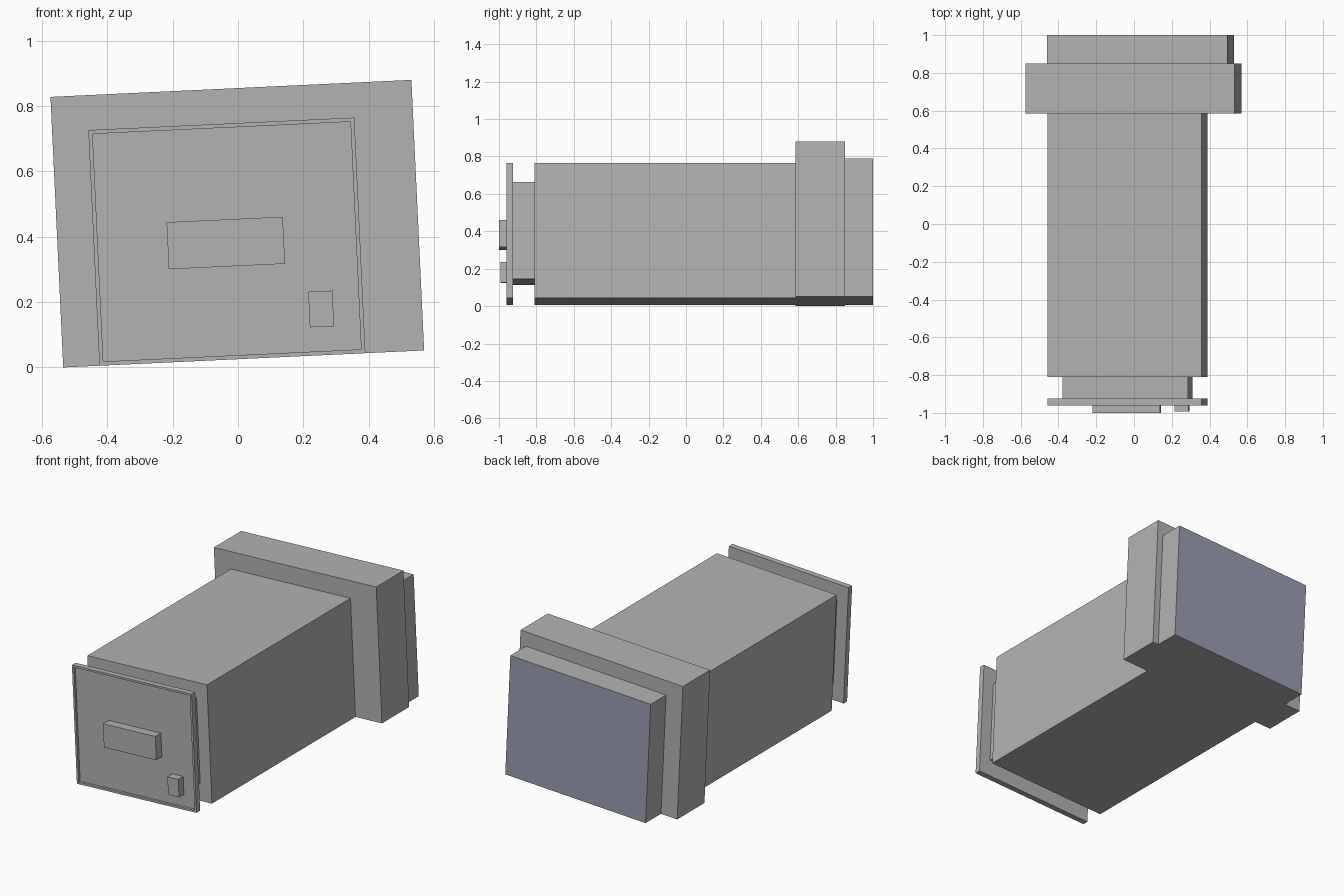
import bpy
import bmesh
from math import atan2
from mathutils import Matrix

default = bpy.data.objects.get("Cube")
if default:
    bpy.data.objects.remove(default, do_unlink=True)


def make_material(name, colour):
    mat = bpy.data.materials.new(name)
    mat.use_nodes = True
    mat.diffuse_color = colour
    mat.node_tree.nodes["Principled BSDF"].inputs["Base Color"].default_value = colour
    return mat


grey = make_material("light_grey", (0.45, 0.45, 0.45, 1))
blue_grey = make_material("blue_grey", (0.33, 0.34, 0.45, 1))

# The whole cabinet leans sideways, pivoting on one bottom edge
LEAN = Matrix.Translation((-0.535, 0, 0)) @ Matrix.Rotation(-atan2(0.052, 1.105), 4, 'Y')


def box(name, u, y, w, recess=None):
    """Box from (min, max) ranges; recess = (border, depth) sinks the front face."""
    bm = bmesh.new()
    bmesh.ops.create_cube(bm, size=1)
    for v in bm.verts:
        v.co = [r[0] if c < 0 else r[1] for c, r in zip(v.co, (u, y, w))]
    if recess:
        bm.normal_update()
        front = [f for f in bm.faces if f.normal.y < -0.9]
        bmesh.ops.inset_region(bm, faces=front, thickness=recess[0])
        walls = bmesh.ops.extrude_face_region(bm, geom=front)["geom"]
        bmesh.ops.delete(bm, geom=front, context='FACES')
        for v in walls:
            if isinstance(v, bmesh.types.BMVert):
                v.co.y += recess[1]
    bmesh.ops.recalc_face_normals(bm, faces=bm.faces)
    mesh = bpy.data.meshes.new(name)
    bm.to_mesh(mesh)
    bm.free()
    mesh.materials.append(grey)
    obj = bpy.data.objects.new(name, mesh)
    obj.matrix_world = LEAN
    bpy.context.collection.objects.link(obj)
    return obj


WIDTH, HEIGHT = (0.111, 0.926), (0, 0.722)

# Main cabinet, rear collar and back block share one flat base
box("cabinet_body", WIDTH, (-0.81, 0.585), HEIGHT)
box("rear_collar", (0, 1.106), (0.585, 0.85), (0, 0.829))
back = box("back_block", (0.11, 1.066), (0.85, 1), (0, 0.741))

# Blue-grey panel on the rear face
back.data.materials.append(blue_grey)
for face in back.data.polygons:
    face.material_index = int(face.normal.y > 0.9)

# Front door on a narrower neck, with handle and button
box("door_neck", (0.185, 0.851), (-0.925, -0.81), (0.105, 0.625))
box("front_door", WIDTH, (-0.96, -0.925), HEIGHT, recess=(0.0175, 0.015))
box("door_handle", (0.337, 0.693), (-1, -0.945), (0.285, 0.429))
box("door_button", (0.76, 0.834), (-0.993, -0.945), (0.087, 0.196))
